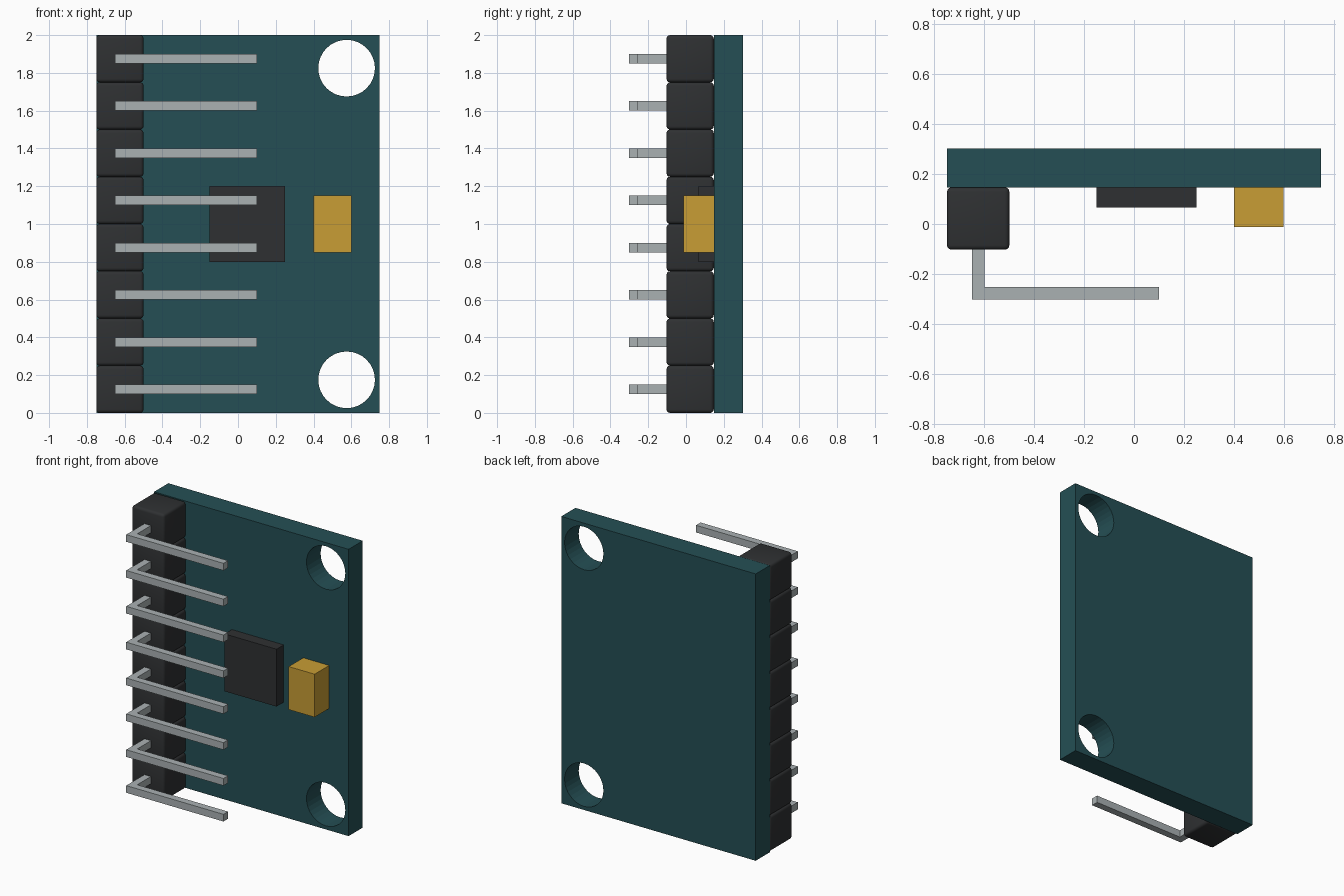
import bpy, bmesh
from mathutils import Matrix, Vector

if "Cube" in bpy.data.objects:
    bpy.data.objects.remove(bpy.data.objects["Cube"])

Y_FACE, Y_BACK = 0.147, 0.303   # front and back of the board
PITCH = 0.25


def material(name, rgb):
    m = bpy.data.materials.new(name)
    m.diffuse_color = (*rgb, 1)
    m.use_nodes = True
    m.node_tree.nodes["Principled BSDF"].inputs["Base Color"].default_value = m.diffuse_color
    return m


TEAL = material("board_teal", (0.018, 0.078, 0.09))
BLACK = material("plastic_black", (0.028, 0.03, 0.032))
METAL = material("pin_metal", (0.4, 0.44, 0.45))
GOLD = material("capacitor_gold", (0.58, 0.34, 0.035))


def add_object(name, bm, mat=None):
    bmesh.ops.recalc_face_normals(bm, faces=bm.faces[:])
    me = bpy.data.meshes.new(name)
    bm.to_mesh(me)
    bm.free()
    ob = bpy.data.objects.new(name, me)
    bpy.context.collection.objects.link(ob)
    if mat:
        me.materials.append(mat)
    return ob


def box(name, lo, hi, mat, bevel=0):
    lo, hi = Vector(lo), Vector(hi)
    bm = bmesh.new()
    bmesh.ops.create_cube(bm, size=1, matrix=Matrix.Translation((lo + hi) / 2) @ Matrix.Diagonal((*(hi - lo), 1)))
    if bevel:
        bmesh.ops.bevel(bm, geom=bm.edges[:], offset=bevel, segments=3, profile=0.5, affect='EDGES')
    return add_object(name, bm, mat)


# Circuit board with two mounting holes
board = box("circuit_board", (-0.75, Y_FACE, 0), (0.75, Y_BACK, 2), TEAL)
bm = bmesh.new()
for z in (0.175, 1.825):
    bmesh.ops.create_cone(bm, cap_ends=True, segments=32, radius1=0.15, radius2=0.15, depth=1,
                          matrix=Matrix.Translation((0.575, 0.22, z)) @ Matrix.Rotation(1.5707963, 4, 'X'))
cutter = add_object("hole_cutter", bm)
cutter.hide_render = True
cut = board.modifiers.new("holes", 'BOOLEAN')
cut.object = cutter
cut.solver = 'EXACT'
bpy.context.view_layer.objects.active = board
bpy.ops.object.modifier_apply(modifier=cut.name)
bpy.data.objects.remove(cutter)

# Surface-mounted parts
box("sensor_chip", (-0.15, 0.067, 0.8), (0.25, Y_FACE, 1.2), BLACK)
box("capacitor", (0.4, -0.013, 0.85), (0.6, Y_FACE, 1.15), GOLD)

# Pin header: rounded housings, each with a right-angle pin
PIN_PROFILE = [(-0.65, -0.05), (-0.65, -0.303), (0.1, -0.303),
               (0.1, -0.253), (-0.6, -0.253), (-0.6, -0.05)]
for i in range(8):
    z = i * PITCH
    housing = box(f"header_housing_{i + 1}", (-0.75, -0.103, z), (-0.5, Y_FACE, z + PITCH), BLACK, 0.018)
    bpy.ops.object.select_all(action='DESELECT')
    housing.select_set(True)
    bpy.context.view_layer.objects.active = housing
    bpy.ops.object.shade_smooth_by_angle(angle=0.6)

    bm = bmesh.new()
    face = bm.faces.new([bm.verts.new((x, y, z + 0.1)) for x, y in PIN_PROFILE])
    side = bmesh.ops.extrude_face_region(bm, geom=[face])
    bmesh.ops.translate(bm, vec=(0, 0, 0.05),
                        verts=[v for v in side["geom"] if isinstance(v, bmesh.types.BMVert)])
    add_object(f"header_pin_{i + 1}", bm, METAL)
